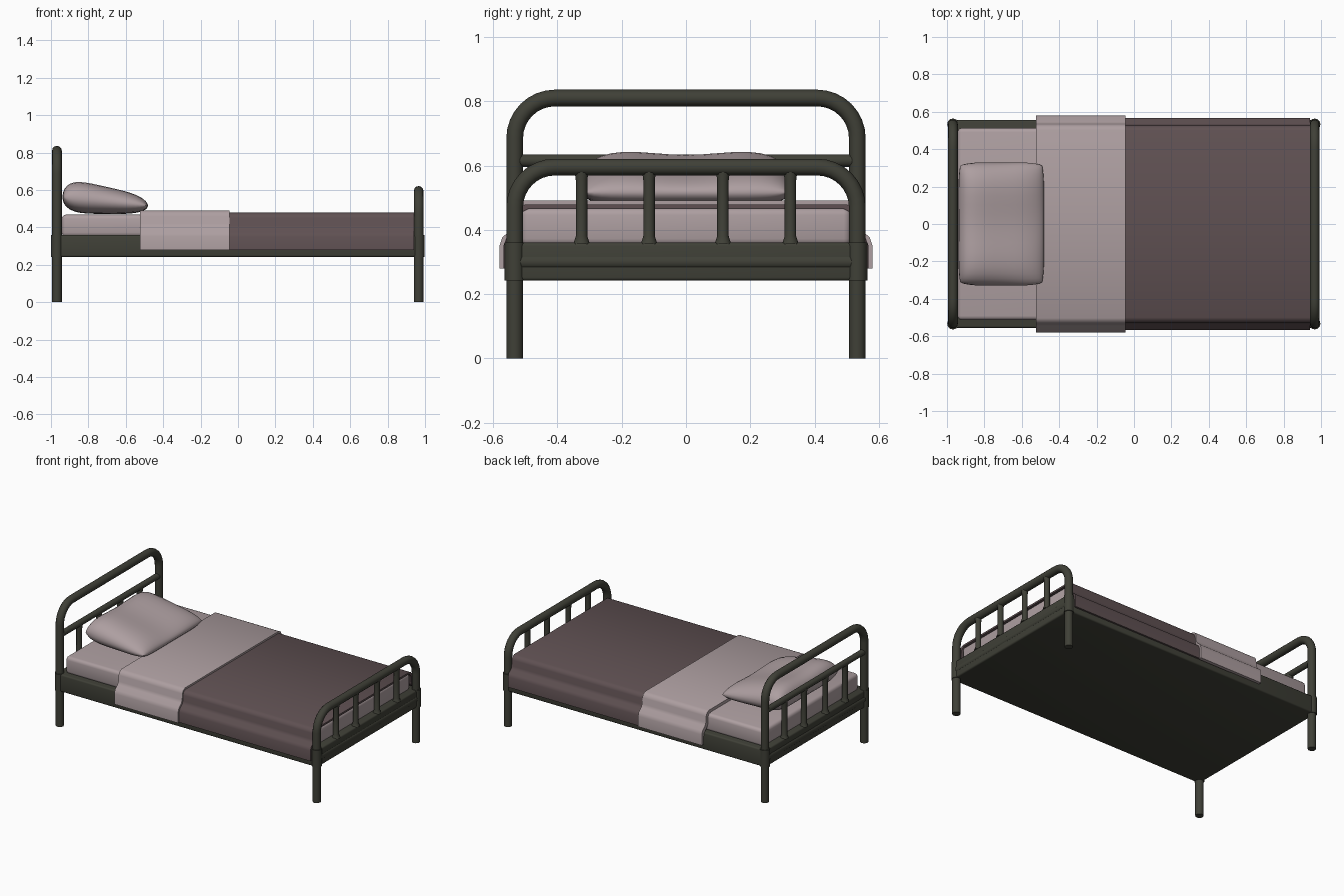
import bpy, bmesh, math

if "Cube" in bpy.data.objects:
    bpy.data.objects.remove(bpy.data.objects["Cube"])


def material(name, rgb):
    m = bpy.data.materials.new(name)
    m.diffuse_color = (*rgb, 1)
    m.use_nodes = True
    m.node_tree.nodes["Principled BSDF"].inputs["Base Color"].default_value = m.diffuse_color
    return m


METAL = material("dark metal", (0.05, 0.051, 0.038))
LINEN = material("pale linen", (0.42, 0.345, 0.355))
WOOL = material("brown wool", (0.115, 0.081, 0.085))


def finish(ob, mat, angle=40):
    ob.data.materials.clear()
    ob.data.materials.append(mat)
    bpy.ops.object.select_all(action='DESELECT')
    ob.select_set(True)
    bpy.context.view_layer.objects.active = ob
    bpy.ops.object.shade_smooth_by_angle(angle=math.radians(angle))
    return ob


def mesh_object(name, verts, faces, mat, angle=40):
    me = bpy.data.meshes.new(name)
    me.from_pydata(verts, [], faces)
    bm = bmesh.new()
    bm.from_mesh(me)
    bmesh.ops.recalc_face_normals(bm, faces=bm.faces)
    bm.to_mesh(me)
    bm.free()
    ob = bpy.data.objects.new(name, me)
    bpy.context.collection.objects.link(ob)
    return finish(ob, mat, angle)


def tube(name, pts, r, radii=None):
    cu = bpy.data.curves.new(name, 'CURVE')
    cu.dimensions = '3D'
    cu.bevel_depth = r
    cu.bevel_resolution = 4
    cu.use_fill_caps = True
    sp = cu.splines.new('POLY')
    sp.points.add(len(pts) - 1)
    for i, p in enumerate(pts):
        sp.points[i].co = (*p, 1)
        sp.points[i].radius = radii[i] if radii else 1
    ob = bpy.data.objects.new(name, cu)
    bpy.context.collection.objects.link(ob)
    bpy.ops.object.select_all(action='DESELECT')
    ob.select_set(True)
    bpy.context.view_layer.objects.active = ob
    bpy.ops.object.convert(target='MESH')
    return finish(bpy.context.object, METAL)


def box(name, lo, hi, mat, bevel, segs=3):
    bpy.ops.mesh.primitive_cube_add(size=1, location=[(a + b) / 2 for a, b in zip(lo, hi)])
    ob = bpy.context.object
    ob.name = name
    ob.scale = [b - a for a, b in zip(lo, hi)]
    bpy.ops.object.transform_apply(location=True, rotation=False, scale=True)
    m = ob.modifiers.new("bevel", 'BEVEL')
    m.width = bevel
    m.segments = segs
    bpy.ops.object.modifier_apply(modifier="bevel")
    return finish(ob, mat)


# Solid bed base
box("bed_base", (-0.985, -0.555, 0.242), (0.985, 0.555, 0.36), METAL, 0.01)


# Bent tube frame with slats at each end
def end_frame(label, x, top, rail):
    R, Y = 0.125, 0.533
    pts = [(x, -Y, 0)]
    for s in (-1, 1):
        for i in range(9):
            a = math.pi / 2 * i / 8
            a = math.pi - a if s < 0 else math.pi / 2 - a
            pts.append((x, s * (Y - R) + R * math.cos(a), top - R + R * math.sin(a)))
    pts.append((x, Y, 0))
    tube(label + "_hoop", pts, 0.026)
    for s in (-1, 1):
        tube(label + "_corner_sleeve", [(x, s * Y, 0.242), (x, s * Y, 0.36)], 0.031)
    tube(label + "_lower_rail", [(x, -Y, 0.3), (x, Y, 0.3)], 0.025)
    if rail < top:
        tube(label + "_cross_rail", [(x, -Y, rail), (x, Y, rail)], 0.02)
    for y in (-0.325, -0.115, 0.115, 0.325):
        tube(label + "_slat", [(x, y, 0.355), (x, y, 0.363), (x, y, 0.38),
                               (x, y, rail - 0.04), (x, y, rail - 0.02), (x, y, rail)],
             0.018, [1.5, 1.3, 1, 1, 1.15, 1.15])


end_frame("headboard", -0.968, 0.81, 0.615)
end_frame("footboard", 0.966, 0.595, 0.595)

# Mattress
box("mattress", (-0.942, -0.513, 0.35), (0.938, 0.513, 0.468), LINEN, 0.022)


# Covers draped across the bed, profile given for one side and mirrored
def cover(name, x0, x1, half, mat, t=0.012):
    outer = [(y, z) for y, z in half] + [(-y, z) for y, z in reversed(half)]
    inner = []
    for y, z in outer:
        s = 1 if y > 0 else -1
        inner.append((y - s * t, z - (t if z > 0.3 else 0)))
    n = len(outer)
    verts = [(x, y, z) for x in (x0, x1) for y, z in outer + inner]
    faces = []
    for i in range(n - 1):
        o, m = i, n + i
        faces.append((o, o + 1, o + 1 + 2 * n, o + 2 * n))
        faces.append((m, m + 1, m + 1 + 2 * n, m + 2 * n))
        for k in (0, 2 * n):
            faces.append((o + k, o + 1 + k, m + 1 + k, m + k))
    for e in (0, n - 1):
        faces.append((e, e + n, e + 3 * n, e + 2 * n))
    return mesh_object(name, verts, faces, mat, 50)


cover("blanket", -0.3, 0.942,
      [(0.568, 0.28), (0.568, 0.35), (0.56, 0.372), (0.536, 0.39), (0.529, 0.41),
       (0.527, 0.45), (0.52, 0.468), (0.5, 0.479)], WOOL)
cover("folded_sheet", -0.525, -0.045,
      [(0.58, 0.28), (0.58, 0.352), (0.572, 0.376), (0.545, 0.4), (0.536, 0.42),
       (0.533, 0.46), (0.524, 0.48), (0.503, 0.491)], LINEN, 0.02)


# Plump wedge pillow
def pillow(n=20):
    verts, faces, index = [], [], {}

    def vert(i, j, side):
        edge = i in (0, n) or j in (0, n)
        key = (i, j, 0 if edge else side)
        if key not in index:
            u = math.sin(math.pi / 2 * (2 * i / n - 1))
            v = math.sin(math.pi / 2 * (2 * j / n - 1))
            puff = ((1 - u ** 4) * (1 - v ** 6)) ** 0.5
            corner = 1 - 0.07 * (u * v) ** 4
            x = -0.71 + 0.235 * u * corner * (0.97 + 0.03 * v * v)
            y = 0.335 * v * corner * (0.98 + 0.02 * u * u)
            mid = 0.538 - 0.022 * u
            up = 0.076 - 0.03 * u - 0.006 * math.cos(v * 5)
            down = 0.066 - 0.02 * u
            z = mid + puff * (up if side > 0 else -down)
            index[key] = len(verts)
            verts.append((x, y, z))
        return index[key]

    for side in (1, -1):
        for i in range(n):
            for j in range(n):
                faces.append([vert(i + a, j + b, side) for a, b in ((0, 0), (1, 0), (1, 1), (0, 1))])
    # corner quads of the two sides share only the rim
    return mesh_object("pillow", verts, faces, LINEN, 180)


pillow()
